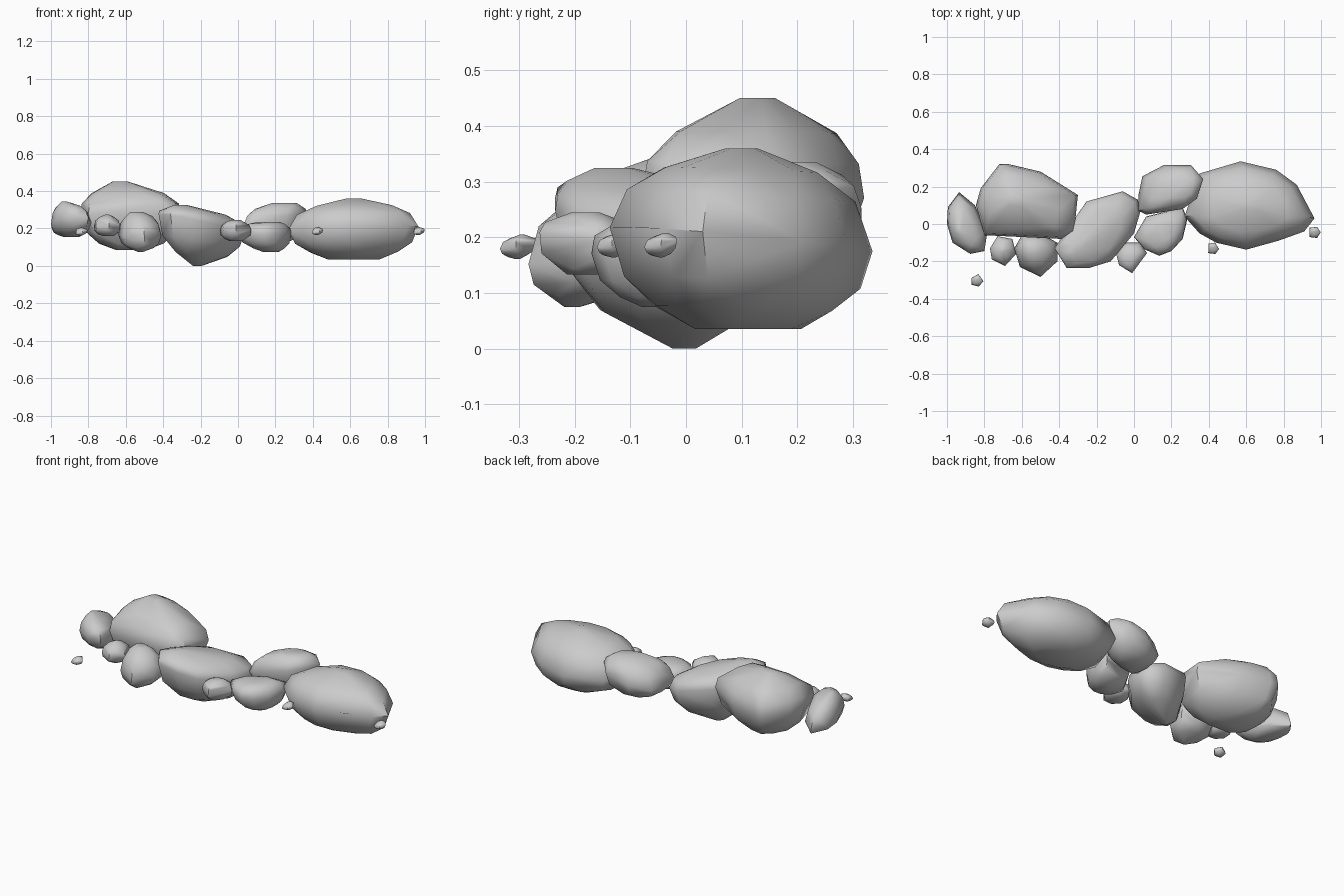
import bpy
import bmesh
import math
import random
from mathutils import Vector

random.seed(4)

default_cube = bpy.data.objects.get("Cube")
if default_cube:
    bpy.data.objects.remove(default_cube, do_unlink=True)

# One plain stone colour
stone_grey = bpy.data.materials.new("stone_grey")
stone_grey.use_nodes = True
colour = (0.6, 0.6, 0.6, 1)
stone_grey.diffuse_color = colour
stone_grey.node_tree.nodes["Principled BSDF"].inputs["Base Color"].default_value = colour

# Rings between the girdle and the tip: (outline scale, rise towards the tip)
ROUND = [(.88, .5), (.66, .82), (.3, 1)]
DOMED = [(.87, .48), (.64, .76), (.12, 1)]
BLUNT = [(.96, .5), (.76, .85), (.4, 1)]
BROAD = [(.9, .48), (.74, .77), (.4, 1)]
RIDGED = [(.95, .34), (.74, .65), (.16, 1)]
KEELED = [(.9, .42), (.66, .73), (.1, 1)]


def stone(name, outline, girdle, peak, foot, tilt=(0, 0), crown=ROUND, base=ROUND):
    """Faceted rock: convex hull of a girdle outline shrinking to a peak and a foot."""
    centre = sum((Vector(p) for p in outline), Vector((0, 0))) / len(outline)
    belt = []
    for x, y in outline:
        slope = tilt[0] * (x - centre.x) + tilt[1] * (y - centre.y)
        belt.append(Vector((x, y, girdle + slope)))

    bm = bmesh.new()
    for point in belt:
        bm.verts.new(point)
    for tip, rings in ((Vector(peak), crown), (Vector(foot), base)):
        for index, (scale, rise) in enumerate(rings):
            for i, point in enumerate(belt):
                # The middle ring uses the edge midpoints, which staggers the facets
                if index == 1:
                    point = (point + belt[i - 1]) / 2
                spot = tip.lerp(point, scale)
                spot.z = point.z + (tip.z - point.z) * rise
                bm.verts.new(spot)

    hull = bmesh.ops.convex_hull(bm, input=bm.verts[:])
    spare = set(hull["geom_interior"]) | set(hull["geom_unused"])
    loose = [v for v in spare if isinstance(v, bmesh.types.BMVert) and v.is_valid]
    bmesh.ops.delete(bm, geom=loose, context="VERTS")
    bmesh.ops.dissolve_limit(bm, angle_limit=math.radians(4),
                             verts=bm.verts[:], edges=bm.edges[:])
    bmesh.ops.recalc_face_normals(bm, faces=bm.faces[:])

    mesh = bpy.data.meshes.new(name)
    bm.to_mesh(mesh)
    bm.free()
    mesh.materials.append(stone_grey)
    rock = bpy.data.objects.new(name, mesh)
    bpy.context.collection.objects.link(rock)

    bpy.ops.object.select_all(action="DESELECT")
    rock.select_set(True)
    bpy.context.view_layer.objects.active = rock
    bpy.ops.object.shade_smooth_by_angle(angle=math.radians(50))


def pebble(name, x, y, z):
    """Tiny irregular five-sided stone."""
    outline = []
    for i in range(5):
        angle = math.tau * i / 5 + random.uniform(-.2, .2)
        radius = random.uniform(.032, .037)
        outline.append((x + radius * math.cos(angle), y + radius * math.sin(angle)))
    stone(name, outline, z, (x, y + .01, z + .022), (x, y, z - .022),
          tilt=(.2, .2), crown=DOMED, base=DOMED)


# Large boulders at the two ends
stone("left_boulder",
      [(.27, .04), (.35, .27), (.57, .335), (.76, .29), (.87, .21), (.965, .03),
       (.91, -.04), (.77, -.09), (.6, -.137), (.44, -.1), (.35, -.05)],
      girdle=.2, peak=(.62, .1, .36), foot=(.62, .12, .035),
      tilt=(.02, -.09), crown=DOMED, base=BROAD)
stone("right_boulder",
      [(-.845, .1), (-.82, .19), (-.72, .32), (-.67, .32), (-.5, .28), (-.3, .155),
       (-.32, -.04), (-.385, -.08), (-.555, -.06), (-.8, -.06)],
      girdle=.275, peak=(-.64, .13, .45), foot=(-.57, .05, .085),
      tilt=(0, -.02), crown=RIDGED)

# Slanted central rock with a keeled underside
stone("middle_rock",
      [(-.425, -.13), (-.35, -.02), (-.255, .12), (-.06, .175), (.02, .13),
       (.035, .07), (0, -.05), (-.125, -.2), (-.24, -.235), (-.36, -.235)],
      girdle=.225, peak=(-.33, -.15, .325), foot=(-.22, 0, 0),
      tilt=(-.2, -.05), crown=RIDGED, base=KEELED)

# Medium rocks filling the gaps
stone("back_rock",
      [(.025, .16), (.045, .255), (.16, .315), (.305, .315), (.37, .24),
       (.335, .135), (.26, .08), (.065, .05), (.025, .07)],
      girdle=.235, peak=(.28, .18, .335), foot=(.2, .18, .115),
      tilt=(.25, -.1), crown=BROAD)
stone("inner_rock",
      [(0, -.07), (.065, .04), (.26, .09), (.285, .025), (.26, -.08),
       (.2, -.145), (.135, -.17), (.055, -.135)],
      girdle=.17, peak=(.18, -.03, .235), foot=(.19, -.04, .075),
      tilt=(-.05, 0), crown=BLUNT)
stone("front_rock",
      [(-.64, -.13), (-.6, -.06), (-.5, -.05), (-.41, -.1), (-.41, -.2),
       (-.5, -.283), (-.61, -.23)],
      girdle=.165, peak=(-.55, -.13, .288), foot=(-.52, -.21, .075),
      tilt=(0, .1), base=DOMED)
stone("end_rock",
      [(-1, 0), (-.995, .09), (-.935, .17), (-.85, .1), (-.785, -.05),
       (-.8, -.145), (-.875, -.16), (-.97, -.1)],
      girdle=.225, peak=(-.935, -.04, .345), foot=(-.89, .01, .155),
      tilt=(0, -.25), crown=DOMED, base=BROAD)

# Small stones along the front
stone("small_stone_right",
      [(-.77, -.13), (-.73, -.065), (-.65, -.08), (-.63, -.16), (-.69, -.225), (-.76, -.19)],
      girdle=.215, peak=(-.7, -.14, .275), foot=(-.69, -.14, .16),
      crown=DOMED, base=BLUNT)
stone("small_stone_middle",
      [(-.095, -.16), (-.055, -.1), (.03, -.1), (.07, -.155), (-.01, -.263), (-.08, -.22)],
      girdle=.195, peak=(-.01, -.18, .245), foot=(-.01, -.18, .133),
      tilt=(0, -.15), base=BLUNT)

# Scattered pebbles
pebble("pebble_inner", .422, -.13, .186)
pebble("pebble_left", .965, -.045, .186)
pebble("pebble_right", -.84, -.303, .183)
